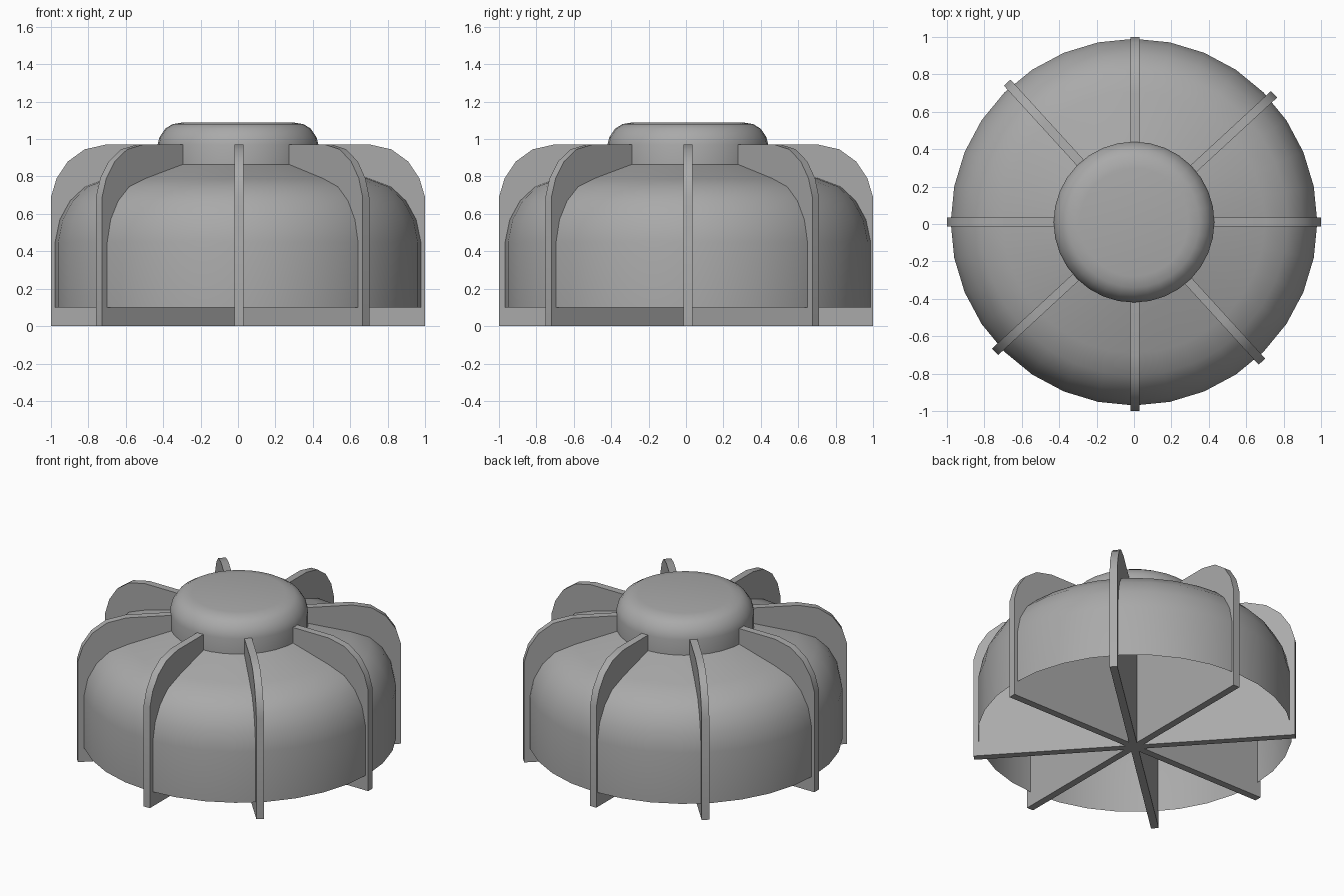
import bpy, bmesh, math
from mathutils import Matrix, Vector

if "Cube" in bpy.data.objects:
    bpy.data.objects.remove(bpy.data.objects["Cube"], do_unlink=True)

SIDES = 32
THICKNESS = 0.048

grey = bpy.data.materials.new("plain grey")
grey.use_nodes = True
grey.diffuse_color = (0.4, 0.4, 0.4, 1)
bsdf = next(n for n in grey.node_tree.nodes if n.type == "BSDF_PRINCIPLED")
bsdf.inputs["Base Color"].default_value = grey.diffuse_color


def finish(bm, name, location, angle=0):
    """Turn a bmesh into a placed, shaded object."""
    mesh = bpy.data.meshes.new(name)
    bm.to_mesh(mesh)
    bm.free()
    obj = bpy.data.objects.new(name, mesh)
    bpy.context.collection.objects.link(obj)
    mesh.materials.append(grey)
    obj.location = location
    obj.rotation_euler.z = math.radians(angle)
    bpy.ops.object.select_all(action="DESELECT")
    obj.select_set(True)
    bpy.context.view_layer.objects.active = obj
    bpy.ops.object.shade_smooth_by_angle(angle=math.radians(35))
    return obj


def revolve(name, profile, close_top=False):
    """Open shell made by turning a radius/height profile about z."""
    bm = bmesh.new()
    rings = []
    for r, z in profile:
        turn = [Matrix.Rotation(math.tau * i / SIDES, 3, "Z") for i in range(SIDES)]
        rings.append([bm.verts.new(m @ Vector((r, 0, z))) for m in turn])
    for low, high in zip(rings, rings[1:]):
        for i in range(SIDES):
            j = (i + 1) % SIDES
            bm.faces.new((low[i], low[j], high[j], high[i]))
    if close_top:
        bm.faces.new(rings[-1])
    return finish(bm, name, (0, 0.01, 0))


def fin_plate(name, reach, location, angle):
    """Upright plate crossing the whole body, forming two opposite fins."""
    half = [(1, 0), (1, 0.69), (0.97, 0.79), (0.91, 0.88), (0.82, 0.945), (0.7, 0.972)]
    outline = half + [(-x, z) for x, z in reversed(half)]
    bm = bmesh.new()
    face = bm.faces.new([bm.verts.new((x * reach, -THICKNESS / 2, z)) for x, z in outline])
    out = bmesh.ops.extrude_face_region(bm, geom=[face])
    moved = [g for g in out["geom"] if isinstance(g, bmesh.types.BMVert)]
    bmesh.ops.translate(bm, verts=moved, vec=(0, THICKNESS, 0))
    bmesh.ops.recalc_face_normals(bm, faces=bm.faces)
    return finish(bm, name, location, angle)


# Hollow domed body, open underneath
revolve("domed_body", [(0.98, 0.1), (0.98, 0.45), (0.955, 0.57), (0.9, 0.67),
                       (0.82, 0.745), (0.7, 0.79), (0.43, 0.865)])

# Rounded cap on top
revolve("top_cap", [(0.43, 0.865), (0.43, 0.97), (0.42, 1.01), (0.39, 1.055),
                    (0.35, 1.08), (0.29, 1.09)], close_top=True)

# Eight fins as four crossing plates
fin_plate("side_fins", 1.0, (0, 0.01, 0), 0)
fin_plate("front_back_fins", 1.0, (0.006, 0, 0), 90)
fin_plate("diagonal_fins_a", 1.015, (0.003, 0.005, 0), 42.7)
fin_plate("diagonal_fins_b", 1.01, (0.003, 0.01, 0), 132.4)
